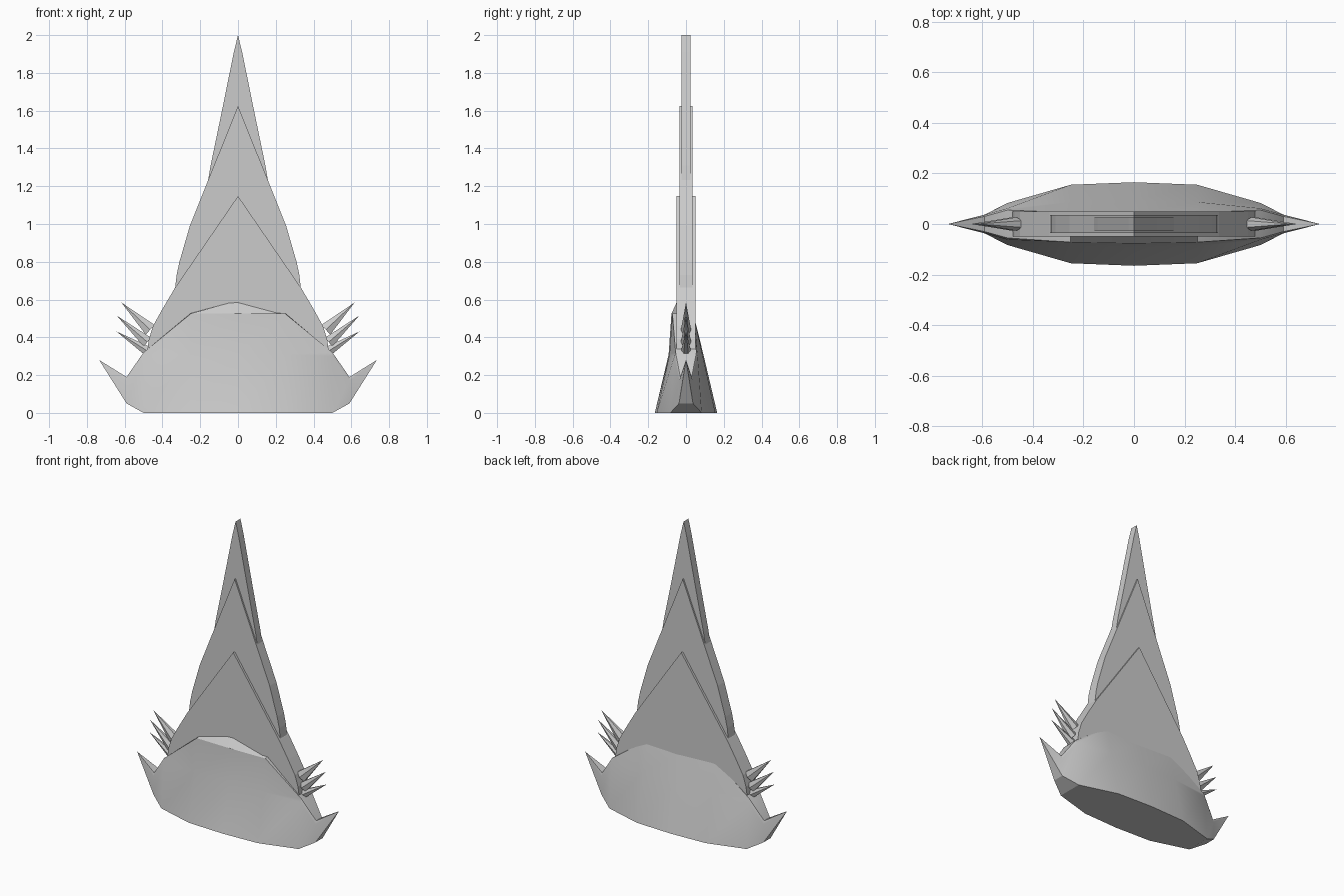
import bpy, bmesh
from mathutils import Vector, Matrix

if "Cube" in bpy.data.objects:
    bpy.data.objects.remove(bpy.data.objects["Cube"])


def finish(bm, name, smooth=False):
    bmesh.ops.remove_doubles(bm, verts=bm.verts, dist=0.0005)
    bmesh.ops.recalc_face_normals(bm, faces=bm.faces)
    me = bpy.data.meshes.new(name)
    bm.to_mesh(me)
    bm.free()
    ob = bpy.data.objects.new(name, me)
    bpy.context.collection.objects.link(ob)
    if smooth:
        bpy.ops.object.select_all(action='DESELECT')
        bpy.context.view_layer.objects.active = ob
        ob.select_set(True)
        bpy.ops.object.shade_smooth_by_angle(angle=0.45)
    return ob


def plate(name, half, thick):
    """Symmetric blade from its right-hand outline (first point is the apex)."""
    outline = half + [(-x, z) for x, z in reversed(half[1:])]
    bm = bmesh.new()
    face = bm.faces.new([bm.verts.new((x, -thick, z)) for x, z in outline])
    ext = bmesh.ops.extrude_face_region(bm, geom=[face])
    moved = [v for v in ext['geom'] if isinstance(v, bmesh.types.BMVert)]
    bmesh.ops.translate(bm, verts=moved, vec=(0, 2 * thick, 0))
    finish(bm, name)


def thorn(name, base, tip, width, depth):
    """Flattened six-sided spike lying in the xz plane."""
    a, b = Vector((base[0], 0, base[1])), Vector((tip[0], 0, tip[1]))
    d = (b - a).normalized()
    y = Vector((0, 1, 0))
    x = y.cross(d)
    m = Matrix((x * width, y * depth, d * (b - a).length)).transposed().to_4x4()
    bm = bmesh.new()
    bmesh.ops.create_cone(bm, cap_ends=True, segments=6, radius1=1, radius2=0,
                          depth=1, matrix=Matrix.Translation((a + b) / 2) @ m)
    finish(bm, name)


# Flared base hull, lofted through columns along x:
# front bottom, mid, top, crest, then back top, mid, bottom as (y, z)
columns = {
    0.00: [(-.165, 0), (-.092, .31), (-.077, .525), (-.045, .595),
           (.045, .49), (.092, .31), (.165, 0)],
    0.25: [(-.155, 0), (-.087, .31), (-.072, .525), (-.045, .528),
           (.045, .50), (.087, .31), (.155, 0)],
    0.50: [(-.083, 0), (-.062, .30), (-.055, .32), (-.03, .32),
           (.055, .32), (.062, .30), (.083, 0)],
    0.59: [(-.037, .05), (-.036, .17), (-.03, .19), (-.01, .19),
           (.03, .19), (.036, .17), (.037, .05)],
}
bm = bmesh.new()
loops = []
for x in (-.59, -.5, -.25, 0, .25, .5, .59):
    loops.append([bm.verts.new((x, y, z)) for y, z in columns[abs(x)]])
for a, b in zip(loops, loops[1:]):
    for i in range(7):
        j = (i + 1) % 7
        bm.faces.new((a[i], a[j], b[j], b[i]))
# Pointed side horns grow out of the hull ends
for loop, s in ((loops[0], -1), (loops[-1], 1)):
    tip = bm.verts.new((s * .735, 0, .28))
    for i in range(7):
        bm.faces.new((loop[i], loop[(i + 1) % 7], tip))
finish(bm, "base_hull", smooth=True)

# Three nested blades, each thinner and taller
plate("lower_blade", [(0, 1.148), (.335, .66), (.40, .55), (.45, .46),
                      (.472, .39), (.48, .33), (.48, .25)], .05)
plate("middle_blade", [(0, 1.625), (.155, 1.24), (.255, .99), (.31, .80),
                       (.325, .73), (.335, .64), (.335, .60)], .035)
plate("upper_blade", [(0, 2.0), (.022, 1.91), (.09, 1.575), (.145, 1.31),
                      (.16, 1.22), (.155, 1.15)], .025)

# Clusters of three thorns on each shoulder
for side, s in (("left", -1), ("right", 1)):
    for n, (base, tip, w) in enumerate([((.465, .44), (.618, .585), .04),
                                        ((.48, .375), (.642, .515), .035),
                                        ((.475, .325), (.645, .432), .03)]):
        thorn(f"{side}_thorn_{n + 1}", (s * base[0], base[1]),
              (s * tip[0], tip[1]), w, .027)
